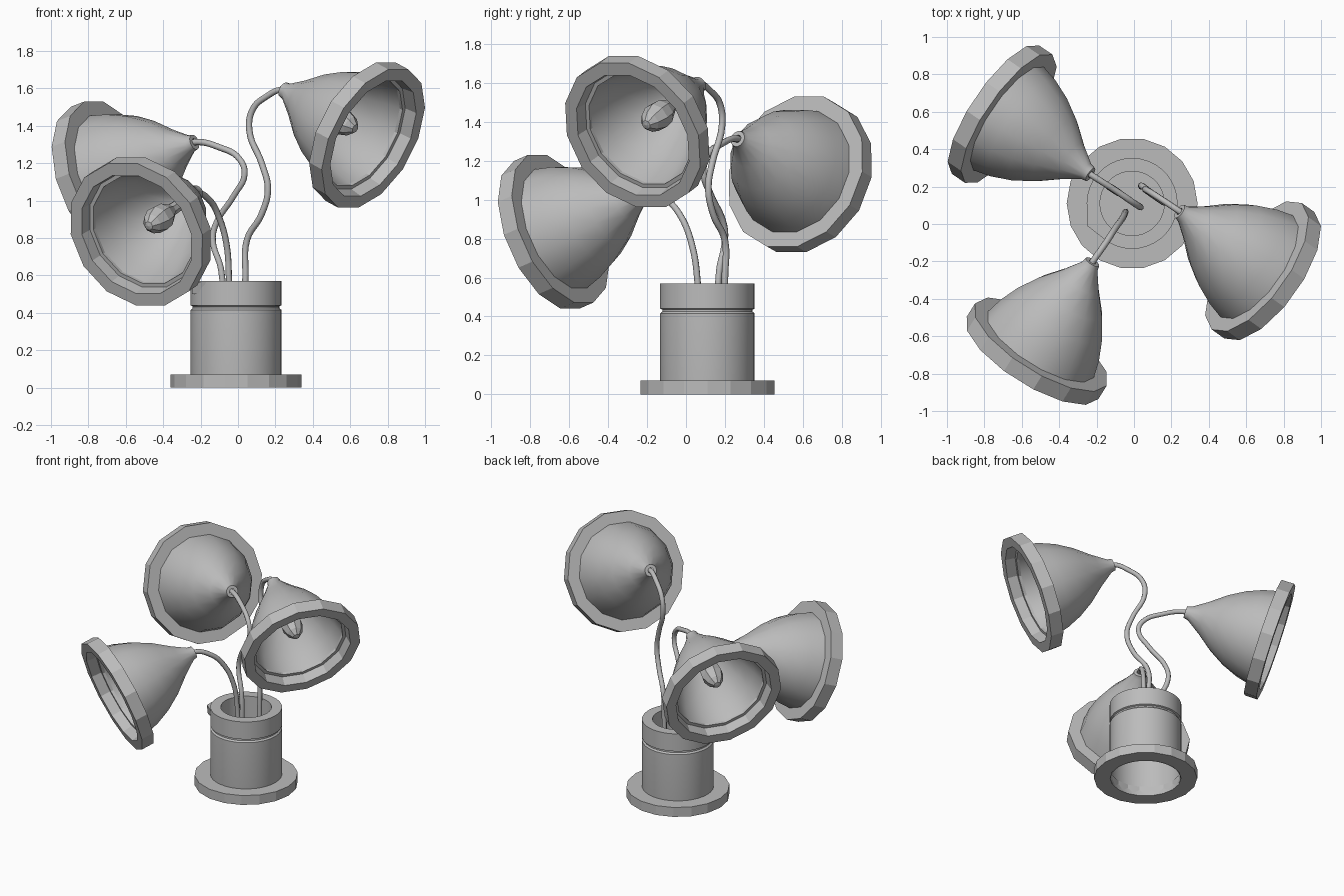
import bpy, bmesh, math
from mathutils import Vector

cube = bpy.data.objects.get("Cube")
if cube:
    bpy.data.objects.remove(cube)

grey = bpy.data.materials.new("satin grey")
grey.use_nodes = True
colour = (0.5, 0.5, 0.5, 1)
grey.diffuse_color = colour
grey.node_tree.nodes["Principled BSDF"].inputs["Base Color"].default_value = colour


def finish(obj, angle):
    """Add the material and, if an angle is given, smooth shading."""
    obj.data.materials.append(grey)
    if angle:
        bpy.ops.object.select_all(action='DESELECT')
        obj.select_set(True)
        bpy.context.view_layer.objects.active = obj
        bpy.ops.object.shade_smooth_by_angle(angle=math.radians(angle))


def lathe(name, profile, sides, origin=(0, 0, 0), axis=(0, 0, 1), angle=0, closed=False):
    """Revolve (radius, distance) points around an axis."""
    bm = bmesh.new()
    rings = []
    for r, h in profile:
        if r == 0:
            rings.append([bm.verts.new((0, 0, h))] * sides)
        else:
            turns = [2 * math.pi * i / sides for i in range(sides)]
            rings.append([bm.verts.new((r * math.cos(t), r * math.sin(t), h)) for t in turns])
    pairs = list(zip(rings, rings[1:]))
    if closed:
        pairs.append((rings[-1], rings[0]))
    for a, b in pairs:
        for i in range(sides):
            j = (i + 1) % sides
            bm.faces.new(dict.fromkeys((a[i], a[j], b[j], b[i])))
    bmesh.ops.recalc_face_normals(bm, faces=bm.faces)
    mesh = bpy.data.meshes.new(name)
    bm.to_mesh(mesh)
    bm.free()
    obj = bpy.data.objects.new(name, mesh)
    bpy.context.collection.objects.link(obj)
    obj.location = origin
    obj.rotation_euler = Vector(axis).to_track_quat('Z', 'Y').to_euler()
    finish(obj, angle)
    return obj


def wire(name, points):
    """A round flexible stem through the given points."""
    curve = bpy.data.curves.new(name, 'CURVE')
    curve.dimensions = '3D'
    curve.bevel_depth = 0.017
    curve.bevel_resolution = 2
    curve.resolution_u = 6
    curve.use_fill_caps = True
    spline = curve.splines.new('BEZIER')
    spline.bezier_points.add(len(points) - 1)
    for p, co in zip(spline.bezier_points, points):
        p.co = co
        p.handle_left_type = p.handle_right_type = 'AUTO'
    obj = bpy.data.objects.new(name, curve)
    bpy.context.collection.objects.link(obj)
    bpy.ops.object.select_all(action='DESELECT')
    obj.select_set(True)
    bpy.context.view_layer.objects.active = obj
    bpy.ops.object.convert(target='MESH')
    finish(bpy.context.object, 50)


# Base: foot ring, hollow body, groove and open collar
centre = (-0.01, 0.11, 0)
lathe("foot_ring", [(0.24, 0), (0.35, 0), (0.35, 0.07), (0.24, 0.07)], 18, centre, closed=True)
lathe("body", [(0.235, 0), (0.243, 0.07), (0.243, 0.415), (0.232, 0.425),
               (0.232, 0.435), (0.243, 0.44), (0.243, 0.57), (0.172, 0.57),
               (0.172, 0.36), (0, 0.36)], 36, centre, angle=30)

# Small wedge switch on the collar
bm = bmesh.new()
corners = [(-0.25, 0.07), (-0.25, -0.01), (-0.16, -0.08), (-0.19, 0.0)]
low = [bm.verts.new((x * 0.9 - 0.02, y * 0.6, 0.5)) for x, y in corners]
high = [bm.verts.new((x, y, 0.565)) for x, y in corners]
bm.faces.new(low)
bm.faces.new(high)
for i in range(4):
    j = (i + 1) % 4
    bm.faces.new((low[i], low[j], high[j], high[i]))
bmesh.ops.recalc_face_normals(bm, faces=bm.faces)
mesh = bpy.data.meshes.new("switch")
bm.to_mesh(mesh)
bm.free()
switch = bpy.data.objects.new("switch", mesh)
bpy.context.collection.objects.link(switch)
finish(switch, 0)

# Shade profiles: outer skin, then inner skin back to the neck
outer = [(0.02, 0.0), (0.042, 0.0), (0.048, 0.03), (0.115, 0.13), (0.2, 0.24),
         (0.265, 0.35), (0.31, 0.46), (0.335, 0.56)]
inner = [(r - 0.02, h) for r, h in reversed(outer[2:])]
rim = [(0.313, 0.555), (0.415, 0.555), (0.415, 0.645), (0.345, 0.645), (0.335, 0.575), (0.313, 0.575)]
bulb = [(0.03, 0.1), (0.035, 0.28), (0.07, 0.36), (0.075, 0.42), (0.055, 0.48), (0.025, 0.515), (0, 0.52)]

# Each lamp: neck position, rim centre, stem points
lamps = {
    "left": ((0.24, 0.07, 1.595), (0.69, -0.25, 1.35),
             [(0.04, 0.2, 0.36), (0.04, 0.2, 0.6), (0.048, 0.2, 0.79), (0.125, 0.14, 0.925),
              (0.16, 0.115, 1.06), (0.13, 0.135, 1.19), (0.06, 0.185, 1.38),
              (0.08, 0.175, 1.49), (0.15, 0.13, 1.555)]),
    "front": ((-0.22, -0.2, 1.045), (-0.52, -0.68, 0.835),
              [(-0.045, 0.065, 0.36), (-0.048, 0.06, 0.57), (-0.062, 0.03, 0.77),
               (-0.105, -0.03, 0.92), (-0.15, -0.1, 1.0)]),
    "right": ((-0.24, 0.27, 1.31), (-0.705, 0.587, 1.13),
              [(-0.08, 0.165, 0.36), (-0.09, 0.17, 0.63), (-0.135, 0.2, 0.79), (-0.12, 0.195, 0.87),
               (-0.02, 0.125, 1.03), (0.035, 0.09, 1.14), (0.01, 0.105, 1.22), (-0.1, 0.18, 1.285)]),
}

for side, (neck, mouth, path) in lamps.items():
    axis = (Vector(mouth) - Vector(neck)).normalized()
    start = Vector(mouth) - axis * 0.6
    lathe(side + "_shade", outer + inner, 14, start, axis, 40, closed=True)
    lathe(side + "_rim", rim, 14, start, axis, closed=True)
    lathe(side + "_bulb", bulb, 8, start, axis)
    wire(side + "_stem", path + [tuple(start), tuple(start + axis * 0.06)])
